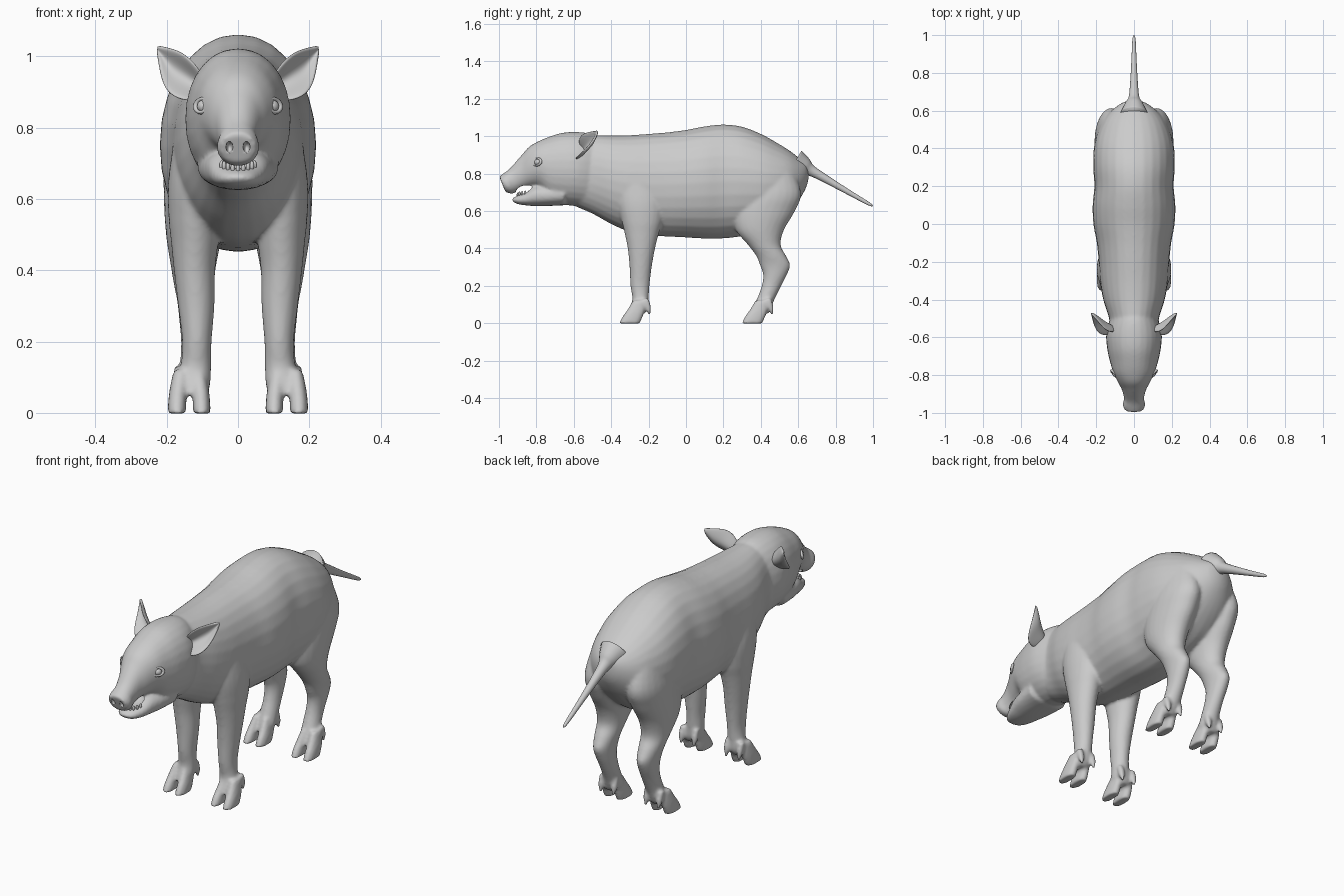
import bpy, bmesh, math
from mathutils import Vector, Matrix

if "Cube" in bpy.data.objects:
    bpy.data.objects.remove(bpy.data.objects["Cube"])


def spline(rows, steps=5):
    """Catmull-Rom interpolation of rows of numbers."""
    out = []
    for i in range(len(rows) - 1):
        p0, p1, p2 = rows[max(i - 1, 0)], rows[i], rows[i + 1]
        p3 = rows[min(i + 2, len(rows) - 1)]
        for k in range(steps):
            t = k / steps
            out.append([0.5 * (2*b + (c - a)*t + (2*a - 5*b + 4*c - d)*t*t + (3*b - a - 3*c + d)*t**3)
                        for a, b, c, d in zip(p0, p1, p2, p3)])
    return out + [list(rows[-1])]


def skin(bm, rings):
    """Closed tube through rings of points."""
    vs = [[bm.verts.new(p) for p in r] for r in rings]
    n = len(vs[0])
    for a, b in zip(vs, vs[1:]):
        for i in range(n):
            bm.faces.new((a[i], a[(i + 1) % n], b[(i + 1) % n], b[i]))
    bm.faces.new(vs[0])
    bm.faces.new(vs[-1][::-1])


def circle(n=28, power=2.0):
    pts = []
    for i in range(n):
        c, s = math.cos(2*math.pi*i/n), math.sin(2*math.pi*i/n)
        pts.append((math.copysign(abs(c)**(2/power), c), math.copysign(abs(s)**(2/power), s)))
    return pts


def loft_y(bm, rows, power=2.0):
    """Rows: y, top z, bottom z, half width, shear."""
    skin(bm, [[(w*c, y + k*s*(t - b)/2, (t + b)/2 + s*(t - b)/2) for c, s in circle(28, power)]
              for y, t, b, w, k in spline([tuple(r) + (0,) * (5 - len(r)) for r in rows])])


def loft_z(bm, rows, side=1, steps=5, power=2.0):
    """Rows: z, front y, back y, inner x, outer x."""
    skin(bm, [[(side*((xi + xo)/2 + c*(xo - xi)/2), (f + b)/2 + s*(b - f)/2, z)
               for c, s in circle(24, power)] for z, f, b, xi, xo in spline(rows, steps)])


def blob(bm, centre, radii):
    m = Matrix.Translation(centre) @ Matrix.Diagonal((*radii, 1))
    bmesh.ops.create_icosphere(bm, subdivisions=3, radius=1, matrix=m)


def finish(bm, name):
    bmesh.ops.recalc_face_normals(bm, faces=bm.faces[:])
    for f in bm.faces:
        f.smooth = True
    me = bpy.data.meshes.new(name)
    bm.to_mesh(me)
    bm.free()
    ob = bpy.data.objects.new(name, me)
    bpy.context.collection.objects.link(ob)
    return ob


body = bmesh.new()

# Torso and neck
loft_y(body, [(.655, .83, .77, .02), (.64, .857, .72, .065), (.60, .887, .65, .12), (.55, .925, .59, .163),
              (.48, .968, .53, .195), (.40, 1.012, .49, .213), (.30, 1.05, .465, .216), (.20, 1.062, .453, .21),
              (.10, 1.052, .452, .219), (0, 1.033, .458, .215), (-.1, 1.02, .463, .197), (-.2, 1.012, .47, .187),
              (-.3, 1.005, .487, .18), (-.4, 1.003, .53, .163), (-.5, 1.005, .585, .132),
              (-.6, 1.0, .63, .12), (-.66, .96, .68, .09)], 2.1)

# Head with tilted snout disc
loft_y(body, [(-.982, .785, .70, .05, -.4), (-.955, .80, .692, .06, -.4), (-.925, .83, .698, .053, -.2),
              (-.88, .897, .715, .063), (-.84, .942, .725, .084), (-.79, .972, .722, .108),
              (-.73, .997, .66, .127), (-.66, 1.018, .635, .142), (-.58, 1.022, .625, .147),
              (-.50, 1.01, .62, .125), (-.44, .97, .66, .09)], 2.1)

# Lower jaw
loft_y(body, [(-.928, .668, .652, .022), (-.905, .680, .638, .048), (-.86, .70, .630, .070),
              (-.81, .735, .626, .086), (-.75, .74, .626, .10), (-.65, .75, .63, .115)], 2.3)

FRONT = [(.80, -.37, -.14, .06, .175), (.65, -.365, -.115, .05, .196), (.55, -.345, -.125, .05, .195),
         (.48, -.328, -.145, .055, .188), (.40, -.312, -.165, .064, .18), (.30, -.302, -.183, .066, .168),
         (.20, -.297, -.195, .074, .157), (.13, -.287, -.2, .075, .162), (.08, -.3, -.203, .078, .178),
         (.05, -.31, -.22, .09, .18)]
HIND = [(.85, .36, .56, .05, .17), (.70, .29, .615, .03, .205), (.60, .25, .583, .03, .208),
        (.50, .265, .525, .045, .202), (.42, .33, .506, .06, .19), (.36, .375, .535, .07, .18),
        (.31, .395, .557, .078, .17), (.26, .412, .54, .08, .165), (.20, .405, .51, .08, .16),
        (.13, .38, .475, .078, .164), (.08, .36, .455, .078, .178), (.05, .35, .44, .09, .18)]

for side in (1, -1):
    for leg, y0 in ((FRONT, -.245), (HIND, .41)):
        loft_z(body, leg, side)
        # Cloven toes
        for inner, outer in ((.078, .127), (.145, .196)):
            mid = .135
            toe = [(z, y0 + f, y0 + b, mid + (inner - mid)*w, mid + (outer - mid)*w)
                   for z, f, b, w in ((.12, -.04, .03, .75), (.07, -.07, .025, .92),
                                      (.03, -.098, .012, 1), (-.002, -.113, -.002, 1.02))]
            loft_z(body, toe, side, 4, 2.3)
        # Dewclaws
        for x in (.092, .165):
            claw = [(z, y0 + y - r, y0 + y + r, x - r, x + r)
                    for z, y, r in ((.13, .03, .016), (.085, .042, .016), (.045, .05, .006))]
            loft_z(body, claw, side, 4)

body_ob = finish(body, "body")

# Cutters for mouth and nostrils
cut = bmesh.new()
blob(cut, (0, -.852, .717), (.047, .068, .037))
for side in (1, -1):
    blob(cut, (side*.024, -.99, .745), (.010, .03, .017))
cutter = finish(cut, "mouth_cutter")
cutter.hide_render = True
cutter.hide_set(True)

# Blend the shells into one skin
m = body_ob.modifiers.new("blend", 'REMESH')
m.mode = 'VOXEL'
m.voxel_size = .008
m.use_smooth_shade = True
m = body_ob.modifiers.new("soften", 'SMOOTH')
m.iterations = 7
m = body_ob.modifiers.new("carve", 'BOOLEAN')
m.operation = 'DIFFERENCE'
m.object = cutter

# Tail
bm = bmesh.new()
skin(bm, [[(r*c, y + .5*r*s, z + .9*r*s) for c, s in circle(16)]
          for y, z, r in spline([(.58, .855, .075), (.635, .835, .048), (.67, .815, .029), (.74, .775, .021),
                                 (.86, .705, .014), (.97, .642, .009), (.997, .627, .004)])])
finish(bm, "tail")

# Ears: cupped leaf, rows of upper edge, back, lower edge
rows = [((.10, -.575, .955), (.105, -.545, .91), (.13, -.595, .872)),
        ((.142, -.572, 1.003), (.155, -.518, .945), (.185, -.588, .885)),
        ((.175, -.535, 1.02), (.185, -.495, .967), (.211, -.545, .918)),
        ((.203, -.500, 1.026), (.207, -.482, .998), (.221, -.502, .968)),
        ((.226, -.474, 1.03), (.227, -.472, 1.024), (.228, -.474, 1.018))]
bm = bmesh.new()
grid = []
for u, mid, l in rows:
    u, mid, l = Vector(u), Vector(mid), Vector(l)
    line = [u, u.lerp(mid, .55) + (mid - (u + l)/2)*.2, mid, l.lerp(mid, .55) + (mid - (u + l)/2)*.2, l]
    grid.append([bm.verts.new(p) for p in line])
for a, b in zip(grid, grid[1:]):
    for i in range(4):
        bm.faces.new((a[i], a[i + 1], b[i + 1], b[i]))
ears = finish(bm, "ears")
m = ears.modifiers.new("thickness", 'SOLIDIFY')
m.thickness = .013
m.offset = 0
ears.modifiers.new("mirror", 'MIRROR')
m = ears.modifiers.new("round", 'SUBSURF')
m.levels = m.render_levels = 2

# Eyes and eyelids
for side, label in ((1, "left"), (-1, "right")):
    bm = bmesh.new()
    blob(bm, (side*.094, -.79, .86), (.021, .021, .019))
    finish(bm, label + "_eye")
    look = Vector((side*.72, -.66, .2))
    bpy.ops.mesh.primitive_torus_add(major_radius=.024, minor_radius=.007, major_segments=32, minor_segments=10,
                                     location=(side*.1, -.797, .862),
                                     rotation=look.to_track_quat('Z', 'Y').to_euler())
    lid = bpy.context.object
    lid.name = label + "_eyelid"
    lid.scale = (1.15, .8, 1)
    bpy.ops.object.shade_smooth()

# Lower teeth
bm = bmesh.new()
for i in range(-4, 5):
    a = i * .3
    p = (.05*math.sin(a), -.838 - .062*math.cos(a), .684 + .012*abs(math.sin(a)))
    blob(bm, p, (.006, .006, .013))
finish(bm, "teeth")
